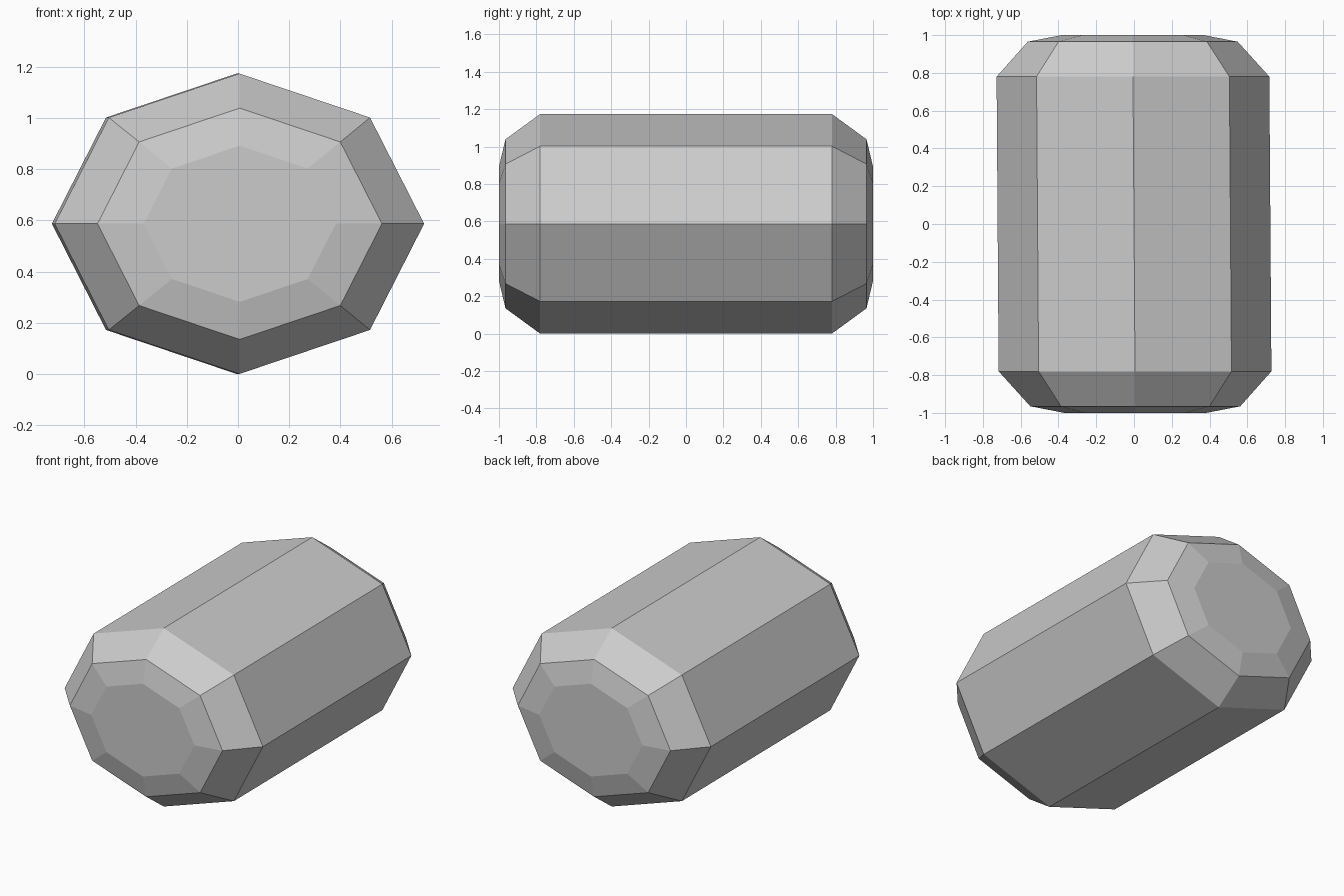
import bpy, bmesh, math

if "Cube" in bpy.data.objects:
    bpy.data.objects.remove(bpy.data.objects["Cube"])

# Half-size of the octagonal section, and end profile as (y, scale)
RX, RZ = 0.722, 0.587
HALF = [(0.78, 1.0), (0.965, 0.77), (1.0, 0.52)]
profile = [(-y, s) for y, s in reversed(HALF)] + HALF
SKEW = -0.007  # the barrel axis leans very slightly sideways

bm = bmesh.new()

# Octagonal rings along the length
rings = []
for y, s in profile:
    ring = []
    for i in range(8):
        a = i * math.pi / 4
        ring.append(bm.verts.new((RX * s * math.cos(a) + SKEW * y, y,
                                  RZ + RZ * s * math.sin(a))))
    rings.append(ring)

# Side panels and bevelled ends
for r0, r1 in zip(rings, rings[1:]):
    for i in range(8):
        j = (i + 1) % 8
        bm.faces.new((r0[i], r0[j], r1[j], r1[i]))

# Flat end caps
bm.faces.new(rings[0])
bm.faces.new(rings[-1])
bmesh.ops.recalc_face_normals(bm, faces=bm.faces)

mesh = bpy.data.meshes.new("barrel_body")
bm.to_mesh(mesh)
bm.free()
bpy.context.collection.objects.link(bpy.data.objects.new("barrel_body", mesh))
